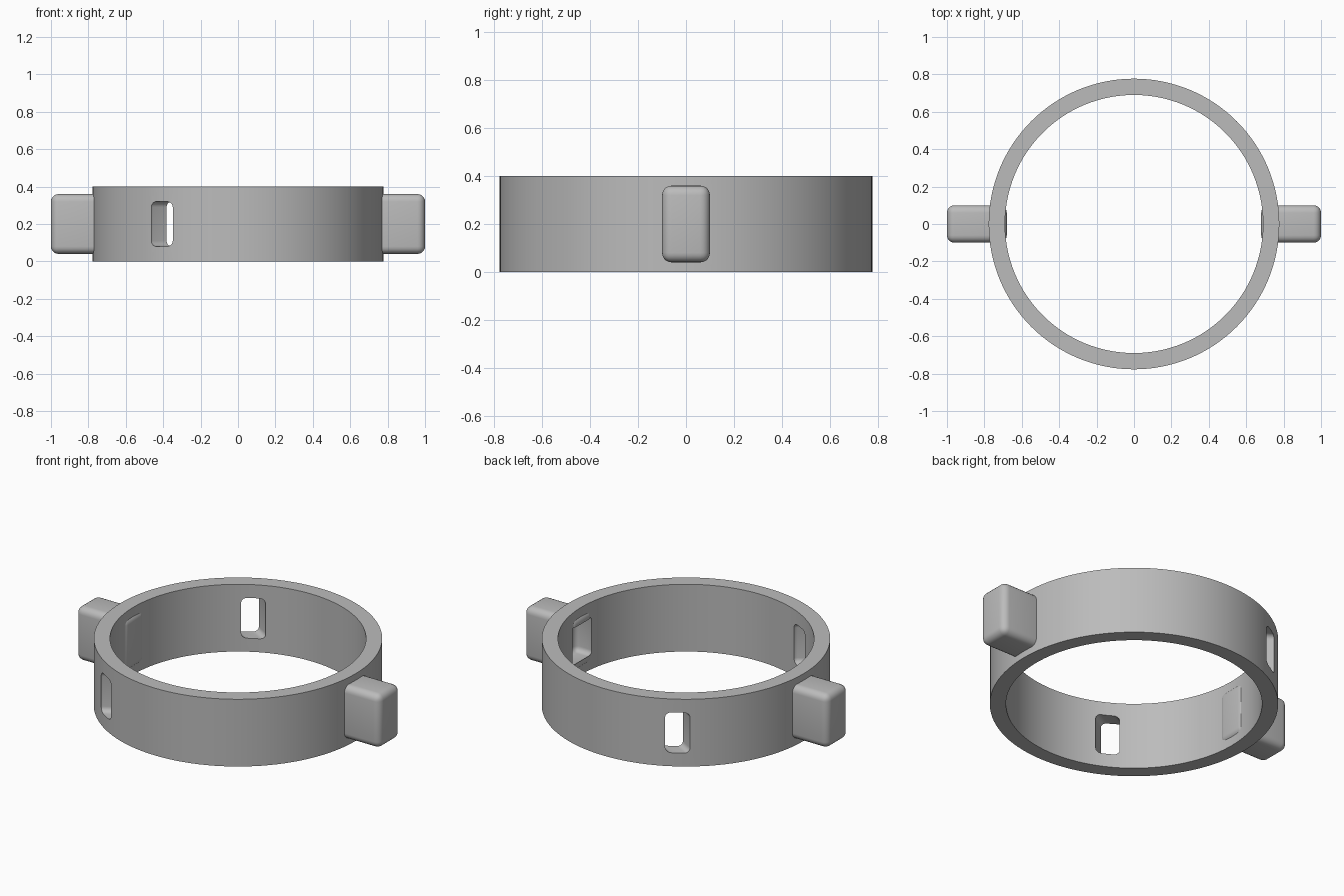
import bpy
import bmesh
from math import cos, sin, radians
from mathutils import Matrix, Vector

if "Cube" in bpy.data.objects:
    bpy.data.objects.remove(bpy.data.objects["Cube"], do_unlink=True)

OUTER, INNER, HEIGHT, SEGMENTS = 0.777, 0.69, 0.4, 128
MID = (OUTER + INNER) / 2

grey = bpy.data.materials.new("plain_grey")
grey.use_nodes = True
colour = (0.5, 0.5, 0.5, 1)
grey.diffuse_color = colour
grey.node_tree.nodes["Principled BSDF"].inputs["Base Color"].default_value = colour


def make_object(name, bm):
    mesh = bpy.data.meshes.new(name)
    bm.to_mesh(mesh)
    bm.free()
    mesh.materials.append(grey)
    obj = bpy.data.objects.new(name, mesh)
    bpy.context.collection.objects.link(obj)
    return obj


def rounded_box(name, centre, size, radius, turn=0):
    bm = bmesh.new()
    bmesh.ops.create_cube(bm, size=1)
    bmesh.ops.scale(bm, vec=size, verts=bm.verts)
    bmesh.ops.bevel(bm, geom=bm.edges[:], offset=radius, segments=5,
                    profile=0.5, affect='EDGES')
    bm.transform(Matrix.Translation(centre) @ Matrix.Rotation(turn, 4, 'Z'))
    return make_object(name, bm)


def cut(obj, cutter):
    mod = obj.modifiers.new("cut_" + cutter.name, 'BOOLEAN')
    mod.operation = 'DIFFERENCE'
    mod.solver = 'EXACT'
    mod.object = cutter


# Band: rectangular section spun round the z axis
bm = bmesh.new()
section = [bm.verts.new(p) for p in ((INNER, 0, 0), (OUTER, 0, 0),
                                     (OUTER, 0, HEIGHT), (INNER, 0, HEIGHT))]
edges = [bm.edges.new((section[i], section[(i + 1) % 4])) for i in range(4)]
bmesh.ops.spin(bm, geom=section + edges, cent=(0, 0, 0), axis=(0, 0, 1),
               angle=radians(360), steps=SEGMENTS)
bmesh.ops.remove_doubles(bm, verts=bm.verts, dist=0.0001)
bmesh.ops.recalc_face_normals(bm, faces=bm.faces)
band = make_object("band", bm)

# Rounded lugs on both sides
lugs = {side: rounded_box(name, Vector((side * 0.84, 0, HEIGHT / 2)),
                          (0.32, 0.2, 0.32), 0.04)
        for side, name in ((1, "left_lug"), (-1, "right_lug"))}

# Three slots round the band; the first is a pocket behind the left lug
for i in range(3):
    a = radians(120 * i)
    cutter = rounded_box(f"slot_cutter_{i + 1}",
                         Vector((MID * cos(a), MID * sin(a), HEIGHT / 2)),
                         (0.12, 0.196, 0.24), 0.03, a / 2)
    cutter.hide_render = True
    cutter.hide_set(True)
    cut(band, cutter)
    if i == 0:
        cut(lugs[1], cutter)

# Smooth shading with sharp edges kept
bpy.ops.object.select_all(action='DESELECT')
for obj in (band, *lugs.values()):
    obj.select_set(True)
    bpy.context.view_layer.objects.active = obj
    for mod in list(obj.modifiers):
        bpy.ops.object.modifier_apply(modifier=mod.name)
bpy.ops.object.shade_smooth_by_angle(angle=radians(30))
